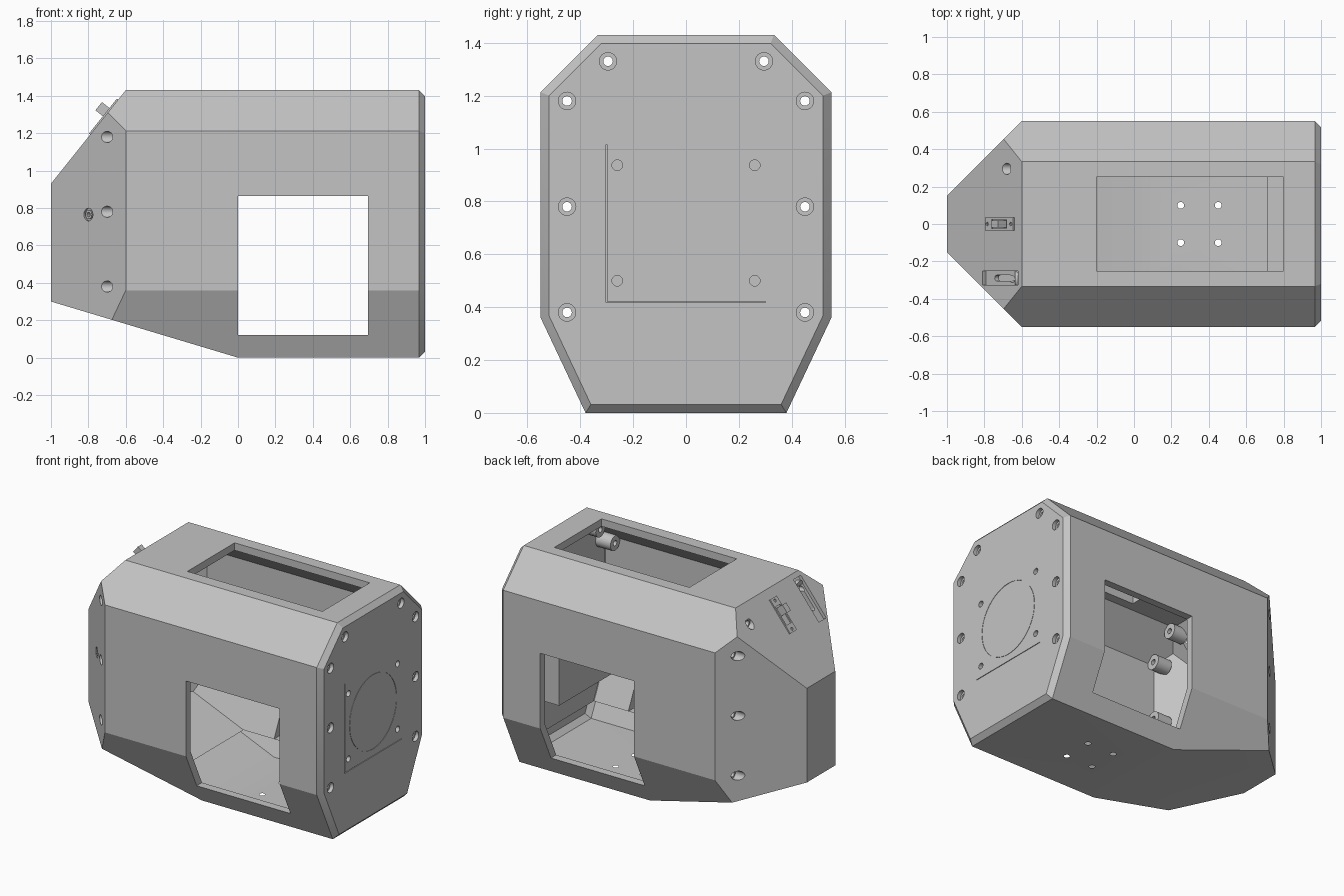
import bpy, bmesh, math
from mathutils import Vector, Matrix

cube = bpy.data.objects.get("Cube")
if cube:
    bpy.data.objects.remove(cube, do_unlink=True)

grey = bpy.data.materials.new("plain grey")
grey.use_nodes = True
grey.diffuse_color = (0.55, 0.55, 0.55, 1)
grey.node_tree.nodes["Principled BSDF"].inputs["Base Color"].default_value = (0.55, 0.55, 0.55, 1)


def to_object(bm, name):
    bmesh.ops.recalc_face_normals(bm, faces=bm.faces)
    mesh = bpy.data.meshes.new(name)
    bm.to_mesh(mesh)
    bm.free()
    mesh.materials.append(grey)
    ob = bpy.data.objects.new(name, mesh)
    bpy.context.collection.objects.link(ob)
    return ob


def box(name, lo, hi, frame=Matrix()):
    lo, hi = Vector(lo), Vector(hi)
    bm = bmesh.new()
    bmesh.ops.create_cube(bm, size=1, matrix=frame @ Matrix.Translation((lo + hi) / 2)
                          @ Matrix.Diagonal((*(hi - lo), 1)))
    return to_object(bm, name)


def cyl(name, a, b, r, sides=24):
    a, b = Vector(a), Vector(b)
    bm = bmesh.new()
    turn = (b - a).to_track_quat('Z', 'Y').to_matrix().to_4x4()
    bmesh.ops.create_cone(bm, cap_ends=True, segments=sides, radius1=r, radius2=r,
                          depth=(b - a).length, matrix=Matrix.Translation((a + b) / 2) @ turn)
    return to_object(bm, name)


def boolean(target, cutter, op='DIFFERENCE'):
    mod = target.modifiers.new("cut", 'BOOLEAN')
    mod.operation, mod.solver, mod.object = op, 'EXACT', cutter
    bpy.context.view_layer.objects.active = target
    bpy.ops.object.modifier_apply(modifier=mod.name)
    bpy.data.objects.remove(cutter, do_unlink=True)


def hull(name, planes, inset=0.0):
    # Carve a block down by a list of (normal, point) planes
    bm = bmesh.new()
    bmesh.ops.create_cube(bm, size=6)
    for n, p in planes:
        n = Vector(n).normalized()
        res = bmesh.ops.bisect_plane(bm, geom=bm.verts[:] + bm.edges[:] + bm.faces[:],
                                     plane_co=Vector(p) - n * inset, plane_no=n, clear_outer=True)
        edges = [e for e in res['geom_cut'] if isinstance(e, bmesh.types.BMEdge)]
        if edges:
            bmesh.ops.holes_fill(bm, edges=edges)
    return to_object(bm, name)


# Cross-section sides: outward normal (y, z) and a point (y, z)
sides = [((0, 1), (0, 1.43)), ((0, -1), (0, 0))]
for s in (-1, 1):
    sides += [((s, 0), (s * 0.55, 1)), ((s * 1, 1), (s * 0.55, 1.213)),
              ((s * 0.36, -0.17), (s * 0.55, 0.36))]
planes = [((1, 0, 0), (1, 0, 0)), ((-1, 0, 0), (-1, 0, 0)),
          ((-0.5, 0, 0.4), (-0.6, 0, 1.43)), ((-0.3, 0, -1), (0, 0, 0))]
planes += [((-1, s, 0), (-0.6, s * 0.55, 0)) for s in (-1, 1)]
for n, p in sides:
    n = Vector(n).normalized()
    planes += [((0, *n), (0, *p)), ((1, *n), (0.968, *p))]

# Hollow shell with a thick floor
shell = hull("body_shell", planes)
cavity = hull("cavity", planes, 0.05)
boolean(cavity, box("floor_cut", (-2, -1, -1), (2, 1, 0.12)))
boolean(shell, cavity)

# Through window in the sides, opening in the top
boolean(shell, box("window_cut", (0, -1, 0.12), (0.694, 1, 0.864)))
boolean(shell, box("top_cut", (-0.2, -0.25, 1.2), (0.8, 0.25, 2)))

# Assembly screws: bosses at both ends, long bores and counterbores
screws = [(s * y, z) for s in (-1, 1)
          for y, z in ((0.295, 1.33), (0.45, 1.18), (0.45, 0.78), (0.45, 0.38))]
for y, z in screws:
    for label, x0, x1 in (("end", 0.84, 0.955), ("nose", -0.53, -0.635)):
        boss = cyl(label + "_screw_boss", (x0, y, z), (x1, y, z), 0.05)
        boolean(boss, cyl("bore", (-2, y, z), (2, y, z), 0.018))
    boolean(shell, cyl("bore", (-2, y, z), (2, y, z), 0.018))
    boolean(shell, cyl("counterbore", (0.975, y, z), (2, y, z), 0.033))
    if (y, z) != (-0.295, 1.33):
        boolean(shell, cyl("nose_counterbore", (-2, y, z), (-0.66, y, z), 0.03))

# Floor mounting holes
for x in (0.25, 0.45):
    for y in (-0.1, 0.1):
        boolean(shell, cyl("floor_hole", (x, y, -1), (x, y, 0.3), 0.018))

# End plate: blind holes, panel seams and a faint ring
for y in (-0.26, 0.26):
    for z in (0.5, 0.937):
        boolean(shell, cyl("blind_hole", (0.965, y, z), (2, y, z), 0.02))
boolean(shell, box("seam", (0.993, -0.303, 0.418), (2, -0.299, 1.015)))
boolean(shell, box("seam", (0.993, -0.299, 0.418), (2, 0.3, 0.422)))
ring = cyl("ring", (0.997, 0, 0.717), (1.1, 0, 0.717), 0.25, 48)
boolean(ring, cyl("ring_core", (0.9, 0, 0.717), (1.2, 0, 0.717), 0.247, 48))
boolean(shell, ring)

# Block behind the end plate
box("inner_block", (0.715, -0.32, 0.42), (0.955, 0.32, 1.015))

# Sloped top of the nose: local x runs up the slope, z points outwards
up = Vector((0.4, 0, 0.5)).normalized()
out = Vector((-0.5, 0, 0.4)).normalized()
slope = Matrix((up, Vector((0, 1, 0)), out)).transposed().to_4x4()
slope.translation = (-0.715, 0, 1.286)

# Port recess with a rounded slot
boolean(shell, box("port_recess", (-0.15, -0.327, -0.022), (0.15, -0.25, 0.2), slope))
boolean(shell, box("port_slot", (-0.06, -0.304, -0.1), (0.06, -0.274, 0.1), slope))
for u in (-0.06, 0.06):
    boolean(shell, cyl("slot_end", slope @ Vector((u, -0.289, -0.1)),
                       slope @ Vector((u, -0.289, 0.1)), 0.0149))

# Switch: thin plate, pit, rocker and screw holes
plate = box("switch_plate", (-0.12, -0.035, -0.01), (0.12, 0.035, 0.009), slope)
for u in (-0.1, 0.1):
    boolean(plate, cyl("plate_hole", slope @ Vector((u, 0, -0.005)),
                       slope @ Vector((u, 0, 0.1)), 0.01, 16))
boolean(plate, box("pit", (-0.065, -0.025, -0.005), (0.065, 0.025, 0.1), slope))
box("switch_rocker", (-0.001, -0.02, -0.01), (0.055, 0.02, 0.06), slope)

# Small socket on the front cheek of the nose
cheek = Vector((-0.8, -0.35, 0.765))
n = Vector((-1, -1, 0)).normalized()
boolean(shell, cyl("socket_recess", cheek - n * 0.012, cheek + n * 0.1, 0.034))
boolean(shell, cyl("socket_bore", cheek - n * 0.1, cheek + n * 0.1, 0.012))
socket = cyl("socket_ring", cheek - n * 0.02, cheek - n * 0.002, 0.024)
boolean(socket, cyl("socket_bore", cheek - n * 0.1, cheek + n * 0.1, 0.012))

# Smooth the round bores, keep the flat panels crisp
bpy.ops.object.select_all(action='DESELECT')
for ob in bpy.context.collection.objects:
    if ob.type == 'MESH':
        ob.select_set(True)
bpy.context.view_layer.objects.active = shell
bpy.ops.object.shade_smooth_by_angle(angle=math.radians(20))
